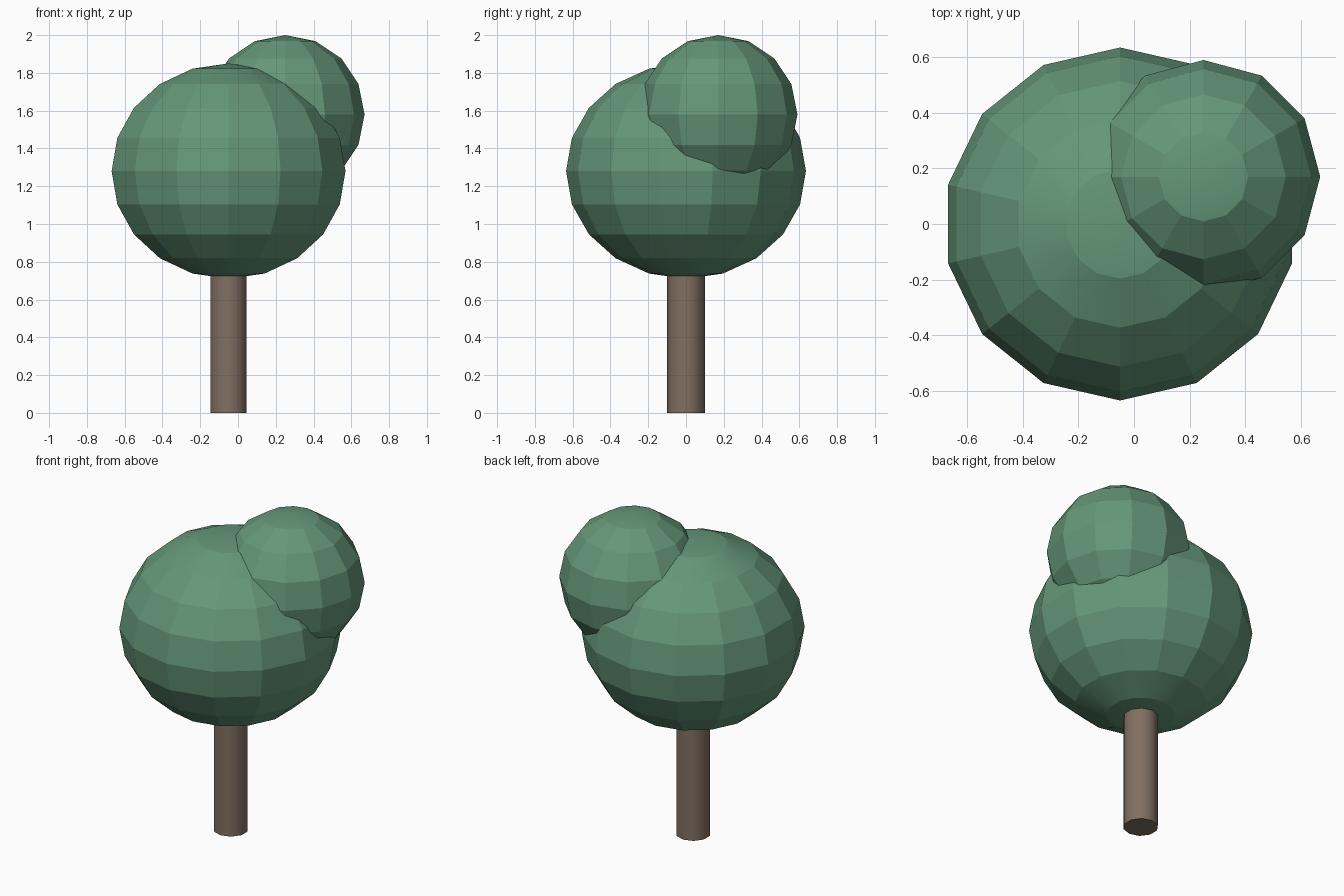
import bpy, bmesh, math
from mathutils import Vector, Matrix

cube = bpy.data.objects.get("Cube")
if cube:
    bpy.data.objects.remove(cube, do_unlink=True)


def material(name, rgb):
    mat = bpy.data.materials.new(name)
    mat.use_nodes = True
    mat.diffuse_color = (*rgb, 1)
    mat.node_tree.nodes["Principled BSDF"].inputs["Base Color"].default_value = (*rgb, 1)
    return mat


def lathe(name, profile, sides, centre, mat, smooth_angle):
    """Turn a (radius, height) profile about z, with corners on the y axis."""
    bm = bmesh.new()
    verts = [bm.verts.new((0, r, z)) for r, z in profile]
    edges = [bm.edges.new(pair) for pair in zip(verts, verts[1:])]
    bmesh.ops.spin(bm, geom=verts + edges, cent=(0, 0, 0), axis=(0, 0, 1),
                   angle=math.tau, steps=sides)
    bmesh.ops.remove_doubles(bm, verts=bm.verts, dist=0.0005)
    bmesh.ops.recalc_face_normals(bm, faces=bm.faces)
    mesh = bpy.data.meshes.new(name)
    bm.to_mesh(mesh)
    bm.free()
    obj = bpy.data.objects.new(name, mesh)
    obj.location = centre
    mesh.materials.append(mat)
    bpy.context.collection.objects.link(obj)
    bpy.ops.object.select_all(action='DESELECT')
    obj.select_set(True)
    bpy.context.view_layer.objects.active = obj
    bpy.ops.object.shade_smooth_by_angle(angle=math.radians(smooth_angle))
    return obj


def ball_profile(radius, height, rings):
    steps = [math.pi * i / rings for i in range(rings + 1)]
    return [(radius * math.sin(a), -height * math.cos(a)) for a in steps]


leaf = material("leaf green", (0.13, 0.31, 0.19))
bark = material("bark brown", (0.22, 0.16, 0.12))

# Trunk, running up into the foliage
lathe("trunk", [(0, 0), (0.1, 0), (0.1, 0.9), (0, 0.9)], 10, (-0.05, 0, 0), bark, 40)

# Large crown, slightly squashed
lathe("large_crown", ball_profile(0.635, 0.57, 10), 14, (-0.05, 0, 1.28), leaf, 15)

# Small crown, overlapping the upper back left
lathe("small_crown", ball_profile(0.42, 0.42, 8), 12, (0.25, 0.17, 1.58), leaf, 15)
